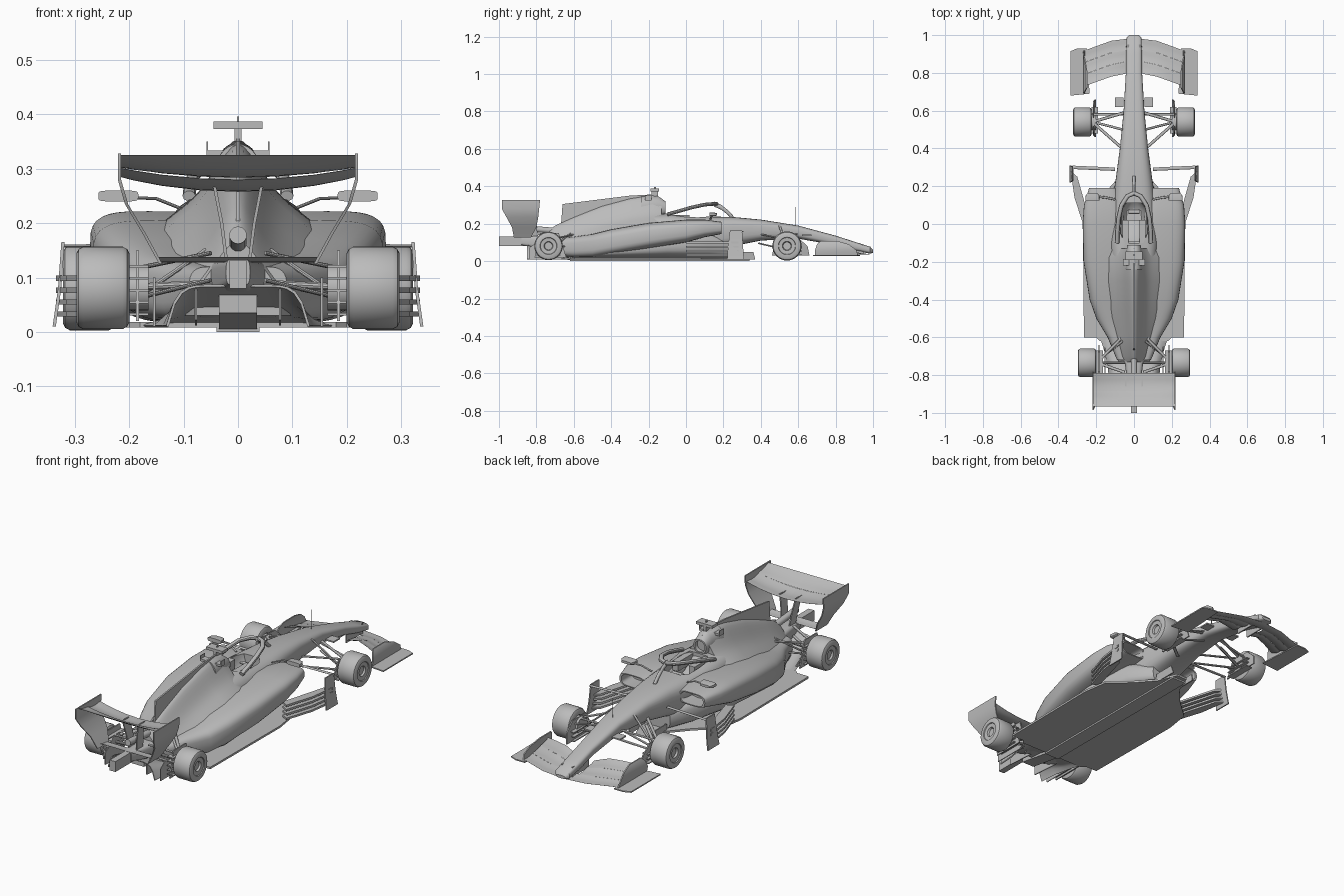
import bpy, bmesh, math
from mathutils import Vector

cube = bpy.data.objects.get("Cube")
if cube:
    bpy.data.objects.remove(cube, do_unlink=True)

grey = bpy.data.materials.new("plain_grey")
grey.use_nodes = True
colour = (.5, .5, .5, 1)
grey.diffuse_color = colour
grey.node_tree.nodes["Principled BSDF"].inputs["Base Color"].default_value = colour
parts = []


# ---------- helpers ----------
def loft(name, rings, mirror=False):
    """Skin a list of equal-length closed rings and cap both ends."""
    bm = bmesh.new()
    rows = [[bm.verts.new(p) for p in ring] for ring in rings]
    count = len(rows[0])
    for a, b in zip(rows, rows[1:]):
        for i in range(count):
            j = (i + 1) % count
            bm.faces.new((a[i], a[j], b[j], b[i]))
    bm.faces.new(rows[0])
    bm.faces.new(rows[-1])
    bmesh.ops.recalc_face_normals(bm, faces=bm.faces)
    mesh = bpy.data.meshes.new(name)
    bm.to_mesh(mesh)
    bm.free()
    mesh.materials.append(grey)
    obj = bpy.data.objects.new(name, mesh)
    bpy.context.collection.objects.link(obj)
    if mirror:
        obj.modifiers.new("Mirror", "MIRROR")
    parts.append(obj)
    return obj


def oval(y, cx, hw, low, high, power=2.5, count=32):
    """Superellipse ring across the car."""
    ring = []
    for i in range(count):
        a = math.tau * i / count
        c, s = math.cos(a), math.sin(a)
        x = math.copysign(abs(c) ** (2 / power), c)
        z = math.copysign(abs(s) ** (2 / power), s)
        ring.append(Vector((cx + hw * x, y, (low + high) / 2 + (high - low) / 2 * z)))
    return ring


def bell(y, hw, base, top, spine):
    """Ring with a narrow spine flaring into broad shoulders."""
    ring = [Vector((hw, y, .03)), Vector((-hw, y, .03))]
    for i in range(33):
        x = hw * (i / 16 - 1)
        rise = .5 * math.exp(-(x / spine) ** 2) + .5 * math.cos(math.pi * x / hw / 2)
        ring.append(Vector((x, y, base + (top - base) * rise)))
    return ring


def inlet(rings, depth, rim=.85):
    """Sink a duct into the first ring."""
    mid = sum(rings[0], Vector()) / len(rings[0])
    lip = [mid + (p - mid) * rim for p in rings[0]]
    return [[p - Vector((0, depth, 0)) for p in lip], lip] + rings


def prism(name, outline, axis, low, high, mirror=False):
    """Extrude a flat outline along x (outline is y,z) or z (outline is x,y)."""
    def ring(v):
        return [(v, a, b) if axis == "x" else (a, b, v) for a, b in outline]
    return loft(name, [ring(low), ring(high)], mirror)


def box(name, x, y, z, mirror=False):
    outline = [(x[0], y[0]), (x[1], y[0]), (x[1], y[1]), (x[0], y[1])]
    return prism(name, outline, "z", z[0], z[1], mirror)


def sheet(name, rows, mirror=True, t=.003):
    """Curved upright panel from rows of z, x, rear y, front y."""
    return loft(name, [[(x - t, a, z), (x + t, a, z), (x + t, b, z), (x - t, b, z)]
                       for z, x, a, b in rows], mirror)


def wing(name, stations, mirror=True, thick=.08, sag=.07):
    """Cambered blade from stations of x, lead y, lead z, trail y, trail z."""
    rings = []
    for x, ly, lz, ty, tz in stations:
        chord = ly - ty
        top, bottom = [], []
        for i in range(7):
            f = i / 6
            y, z = ly - chord * f, lz + (tz - lz) * f
            bend = -sag * chord * math.sin(math.pi * f)
            half = chord * thick * (math.sqrt(f) * (1 - f) + .04)
            top.append((x, y, z + bend + half))
            bottom.append((x, y, z + bend - half))
        rings.append(top + bottom[::-1])
    return loft(name, rings, mirror)


def tube(name, points, r, wide=1, mirror=True, count=10):
    pts = [Vector(p) for p in points]
    rings = []
    for i, p in enumerate(pts):
        d = pts[min(i + 1, len(pts) - 1)] - pts[max(i - 1, 0)]
        q = d.to_track_quat("Z", "Y")
        rings.append([p + q @ Vector((r * wide * math.cos(a), r * math.sin(a), 0))
                      for a in (math.tau * k / count for k in range(count))])
    return loft(name, rings, mirror)


def wheel(name, y, inner, outer, r):
    w = outer - inner
    profile = [(.1, .35), (.1, .55), (0, .58), (0, .84), (.04, .94), (.13, 1), (.87, 1),
               (.96, .94), (1, .84), (1, .6), (.96, .57), (.94, .32), (.85, .27), (.85, .1)]
    rings = [[(inner + w * f, y + r * k * math.cos(a), .081 + r * k * math.sin(a))
              for a in (math.tau * n / 48 for n in range(48))] for f, k in profile]
    loft(name, rings, True)


# ---------- main bodywork ----------
chassis = loft("nose_and_chassis", [oval(y, 0, *s, 3.2) for y, *s in (
    (1, .025, .045, .06), (.985, .04, .04, .077), (.9, .042, .056, .104),
    (.8, .043, .085, .136), (.6, .055, .12, .19), (.4, .075, .11, .222), (.25, .095, .08, .236),
    (.15, .11, .05, .238), (0, .122, .03, .242), (-.1, .13, .03, .255), (-.22, .12, .03, .25))])
cutter = loft("cockpit_cutter", [oval(y, 0, hw, z, .4, 3) for y, hw, z in (
    (.11, .045, .18), (.07, .068, .15), (-.05, .072, .14), (-.1, .05, .15))])
cut = chassis.modifiers.new("Cockpit", "BOOLEAN")
cut.operation, cut.object, cut.solver = "DIFFERENCE", cutter, "EXACT"
bpy.context.view_layer.objects.active = chassis
bpy.ops.object.modifier_apply(modifier="Cockpit")
parts.remove(cutter)
bpy.data.objects.remove(cutter, do_unlink=True)

loft("engine_cover", [bell(y, *s) for y, *s in (
    (-.13, .15, .18, .335, .05), (-.18, .165, .18, .354, .05), (-.3, .17, .16, .335, .05),
    (-.45, .155, .13, .295, .045), (-.6, .12, .1, .235, .045), (-.7, .095, .08, .19, .05),
    (-.73, .08, .07, .165, .05))])
loft("air_intake", inlet([oval(y, 0, hw, z, top, 2.2) for y, hw, z, top in (
    (-.11, .035, .25, .32), (-.15, .043, .22, .348), (-.24, .045, .2, .345))], .04, .78))
prism("engine_fin", [(-.17, .357), (-.3, .35), (-.66, .305), (-.67, .17), (-.3, .24)], "x", -.004, .004)
loft("sidepod", inlet([oval(y, *s, 3.4) for y, *s in (
    (.19, .165, .073, .145, .21), (.1, .165, .1, .128, .222), (0, .16, .112, .1, .222),
    (-.2, .15, .117, .068, .205), (-.4, .125, .11, .035, .17), (-.5, .1, .1, .02, .145),
    (-.6, .07, .07, .02, .13), (-.72, .045, .045, .03, .12))], .08), True)
loft("undercut_body", [oval(y, 0, hw, .012, z, 3) for y, hw, z in (
    (.24, .08, .12), (.12, .15, .16), (-.1, .205, .15), (-.4, .215, .11), (-.6, .12, .08))])

# cockpit interior, halo and mirrors
loft("seat", [oval(y, 0, .045, .14, z, 3) for y, z in ((.02, .165), (-.05, .19), (-.095, .24))])
box("headrest", (.03, .062), (-.11, .02), (.2, .247), True)
tube("steering_wheel", [(-.03, .065, .215), (.03, .065, .215)], .006, 2, False)
tube("halo_rail", [(.09, -.1, .25), (.088, -.04, .267), (.082, .03, .287), (.066, .1, .302),
                   (.035, .148, .306), (0, .163, .306)], .01, 1.2)
loft("halo_pillar", [oval(y, 0, .008, z - .014, z + .012, 2, 12) for y, z in (
    (.15, .306), (.19, .288), (.225, .26), (.255, .228))])
loft("mirror", [oval(y, .22, hw, .25 - h, .25 + h, 5, 20) for y, hw, h in (
    (.125, .037, .01), (.15, .036, .01), (.165, .026, .006))], True)
tube("mirror_stalk", [(.1, .13, .225), (.15, .14, .245), (.19, .145, .247)], .003, 2)

# roof camera, side ears and nose pods
box("camera_stalk", (-.006, .006), (-.185, -.15), (.34, .375))
box("roof_camera", (-.045, .045), (-.19, -.145), (.373, .387))
box("roof_ear", (.015, .058), (-.22, -.185), (.323, .334), True)
box("ear_tip", (.055, .058), (-.22, -.185), (.323, .35), True)
box("roof_antenna", (-.002, .002), (-.17, -.16), (.385, .396))
box("nose_probe", (-.001, .001), (.582, .585), (.185, .29))
box("nose_pod", (.055, .1), (.62, .67), (.135, .142), True)

# ---------- floor, diffuser and bargeboards ----------
half = [(.03, .36), (.07, .26), (.15, .17), (.25, .08), (.27, -.05), (.265, -.6),
        (.2, -.6), (.18, -.62)]
prism("floor", half + [(-x, y) for x, y in half[::-1]], "z", .008, .018)
box("plank", (-.04, .04), (-.62, .34), (0, .01))
span = [i / 10 - 1 for i in range(21)]
loft("diffuser", [
    [(hw * t, y, .012 + rise * (1 - t ** 8)) for t in span] +
    [(hw * t * .97, y, .008 + rise * (1 - t ** 8)) for t in span[::-1]]
    for y, hw, rise in ((-.6, .18, .006), (-.68, .155, .02), (-.76, .138, .048), (-.85, .132, .075))])
prism("diffuser_strake", [(-.68, .012), (-.84, .022), (-.84, .084), (-.78, .06)], "x", .075, .079, True)
prism("diffuser_keel", [(-.6, .002), (-.8, .035), (-.8, .07), (-.6, .02)], "x", -.035, .035)
prism("rear_floor_fence", [(-.64, .01), (-.84, .01), (-.84, .07), (-.8, .1)], "x", .152, .156, True)
sheet("bargeboard", [(.01, .338, .22, .31), (.08, .328, .225, .305), (.165, .322, .235, .3)])
for n in range(4):
    z = .028 + .022 * n
    prism(f"bargeboard_slat_{n}", [(.335, .28), (.3, .25), (.235, .02), (.27, 0), (.315, .14)],
          "z", z, z + .01, True)
sheet("floor_vane", [(.01, .06, .24, .37), (.05, .065, .25, .36)])
tube("bargeboard_bridge", [(.1, .29, .16), (.325, .3, .158)], .003, 3)

# ---------- front wing ----------
for n in range(3):
    f, g = n / 3, (n + .99) / 3
    root = 0 if n == 0 else .045
    wing(f"front_wing_element_{n}", [
        (x, lead - .19 * f, .038 + rise * f ** 1.4, lead - .19 * g, .038 + rise * g ** 1.4)
        for x, lead, rise in ((root, .985, .03), (.12, .97, .055), (.19, .945, .05), (.258, .92, .04))])
sheet("front_wing_endplate", [(.03, .262, .69, .92), (.06, .268, .69, .91),
                              (.09, .26, .7, .87), (.108, .25, .72, .81)])
prism("front_wing_footplate", [(.235, .69), (.335, .68), (.335, .915), (.3, .93), (.25, .93)],
      "z", .028, .034, True)
box("front_wing_hanger", (.025, .032), (.82, .95), (.04, .09), True)

# ---------- rear wing ----------
spans = [(0, 0), (.07, .1), (.14, .4), (.19, .75), (.217, 1)]
wing("rear_wing_main", [(x, -.79, .266 + .03 * k, -.89, .28 + .022 * k) for x, k in spans], True, .1, .1)
wing("rear_wing_flap", [(x, -.885, .284 + .02 * k, -.965, .325) for x, k in spans])
sheet("rear_wing_endplate", [(.328, .218, -.985, -.78), (.28, .218, -.985, -.785),
                             (.235, .205, -.96, -.79), (.18, .172, -.93, -.8), (.125, .142, -.92, -.83)])
wing("beam_wing", [(x, -.84, .13, -.89, .138) for x in (0, .07, .145)])
sheet("rear_wing_pylon", [(.12, .02, -.84, -.79), (.2, .03, -.85, -.8), (.272, .044, -.86, -.81)])
tube("exhaust", [(0, -.68, .16), (0, -.88, .178)], .016, 1, False, 20)
loft("gearbox", [oval(y, 0, hw, z, .135, 4) for y, hw, z in (
    (-.66, .06, .04), (-.8, .04, .07), (-.88, .022, .085))])
box("crash_structure", (-.016, .016), (-1, -.8), (.08, .132))

# ---------- wheels, suspension and brake ducts ----------
wheel("front_wheel", .54, .225, .322, .078)
wheel("rear_wheel", -.735, .2, .297, .076)
for end, y, hub, drum in (("front", .54, .22, .2), ("rear", -.735, .195, .165)):
    tube(end + "_brake_drum", [(drum, y, .081), (hub + .03, y, .081)], .042, 1, True, 24)
    for level, z, rise in (("upper", .115, .03), ("lower", .06, .035)):
        for side, dy in (("ahead", .05), ("behind", -.15)):
            forward = dy if end == "front" else -dy
            tube(f"{end}_{level}_arm_{side}", [(.05, y + forward, z + rise), (hub, y, z)], .004, 2)
tube("front_push_rod", [(.06, .5, .19), (.215, .54, .06)], .004, 1.6)
tube("front_track_rod", [(.05, .58, .14), (.22, .58, .1)], .004, 1.6)
tube("rear_driveshaft", [(.03, -.735, .09), (.2, -.735, .082)], .007)
tube("rear_push_rod", [(.06, -.62, .15), (.19, -.72, .06)], .004, 1.6)
sheet("front_brake_fin", [(.03, .205, .46, .66), (.08, .213, .47, .65), (.125, .215, .49, .6)])
sheet("rear_brake_fin", [(.02, .185, -.81, -.64), (.15, .185, -.78, -.68)])
for n in range(5):
    z = .03 + .022 * n
    box(f"rear_duct_slat_{n}", (.165, .2), (-.8, -.67), (z, z + .005), True)
    if n < 3:
        box(f"front_duct_slat_{n}", (.19, .225), (.48, .62), (z, z + .005), True)

# ---------- shading ----------
bpy.ops.object.select_all(action="DESELECT")
for obj in parts:
    obj.select_set(True)
bpy.context.view_layer.objects.active = parts[0]
bpy.ops.object.shade_smooth_by_angle(angle=math.radians(35))
